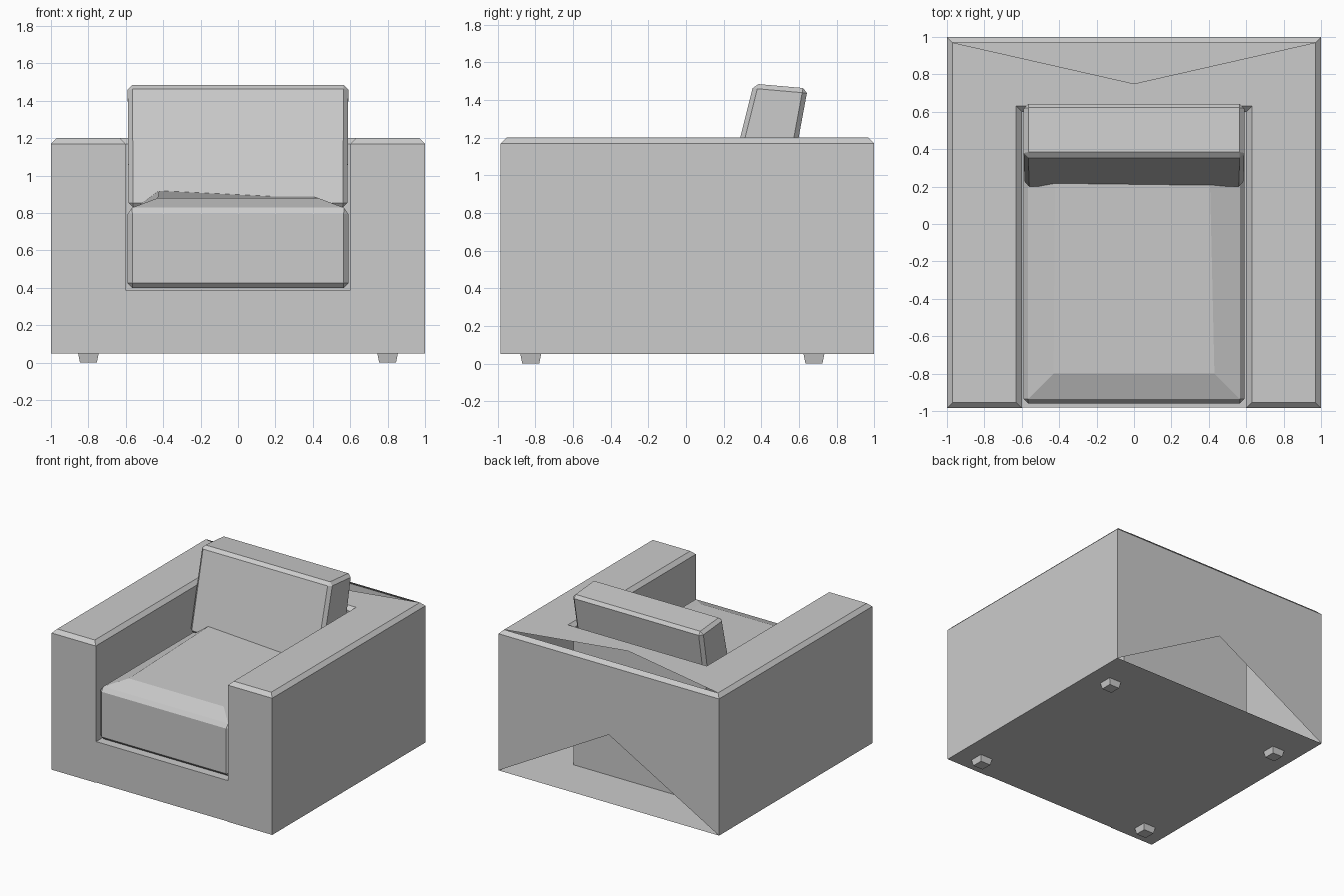
import bpy, math

if "Cube" in bpy.data.objects:
    bpy.data.objects.remove(bpy.data.objects["Cube"])


def make(name, verts, faces, bevel=0.0):
    mesh = bpy.data.meshes.new(name)
    mesh.from_pydata(verts, [], faces)
    mesh.update()
    obj = bpy.data.objects.new(name, mesh)
    bpy.context.collection.objects.link(obj)
    if bevel:
        mod = obj.modifiers.new("edge_chamfer", 'BEVEL')
        mod.width = bevel
        mod.segments = 1
        mod.limit_method = 'ANGLE'
        mod.angle_limit = math.radians(50)
    return obj


def sides(n, level, skip=()):
    # quads between ring number level and the next ring
    a, b = level * n, (level + 1) * n
    return [(a + i, a + (i + 1) % n, b + (i + 1) % n, b + i)
            for i in range(n) if i not in skip]


def loft(name, rings, bevel=0.0):
    n = len(rings[0])
    verts = [p for r in rings for p in r]
    faces = [tuple(reversed(range(n)))]
    for lv in range(len(rings) - 1):
        faces += sides(n, lv)
    faces.append(tuple(range(len(verts) - n, len(verts))))
    return make(name, verts, faces, bevel)


def rect(x, y0, y1, z, cx=0.0):
    return [(cx - x, y0, z), (cx + x, y0, z), (cx + x, y1, z), (cx - x, y1, z)]


# U-shaped body: two arms and back, chamfered top rim
def u_ring(d, z):
    xo, xi, yf, yi, yb = 1 - d, 0.6 + d, -0.985 + d, 0.6 + d, 1 - d
    return [(-xo, yf, z), (-xi, yf, z), (-xi, yi, z), (xi, yi, z),
            (xi, yf, z), (xo, yf, z), (xo, yb, z), (-xo, yb, z)]


verts = u_ring(0, 0.05) + u_ring(0, 1.17) + u_ring(0.03, 1.2)
verts += [(0, 0.75, 1.2), (0, 1, 0.61)]
TOP, BACK = 24, 25
faces = sides(8, 0, skip=(6,)) + sides(8, 1)
faces += [(7, 2, 1, 0), (7, 6, 3, 2), (6, 5, 4, 3)]
# arm tops and rear top, with its open triangle
faces += [(16, 17, 18, 23), (19, 20, 21, 22),
          (18, 19, TOP), (23, 18, TOP), (19, 22, TOP)]
# rear wall, with its open lower triangle
faces += [(6, 14, BACK), (14, 15, BACK), (15, 7, BACK)]
make("arms_and_back", verts, faces)

# base under the seat
loft("seat_base", [rect(0.6, -0.98, 0.6, 0.05), rect(0.6, -0.98, 0.6, 0.385)])

# seat cushion with a raised crown
crown = [(-0.43, -0.8, 0.88), (0.43, -0.8, 0.88), (0.4, 0.5, 0.89), (-0.42, 0.5, 0.93)]
loft("seat_cushion", [rect(0.59, -0.96, 0.6, 0.4),
                      rect(0.59, -0.96, 0.6, 0.82), crown], 0.025)

# leaning back cushion
back_top = [(-0.59, 0.36, 1.487), (0.59, 0.36, 1.487), (0.59, 0.647, 1.462), (-0.59, 0.647, 1.462)]
loft("back_cushion", [rect(0.585, 0.195, 0.53, 0.83), back_top], 0.025)

# feet
for sx, side in ((-1, "left"), (1, "right")):
    for y, end in ((-0.825, "front"), (0.68, "rear")):
        loft(f"{end}_{side}_foot",
             [rect(0.045, y - 0.045, y + 0.045, 0.0, sx * 0.8),
              rect(0.055, y - 0.055, y + 0.055, 0.05, sx * 0.8)])
